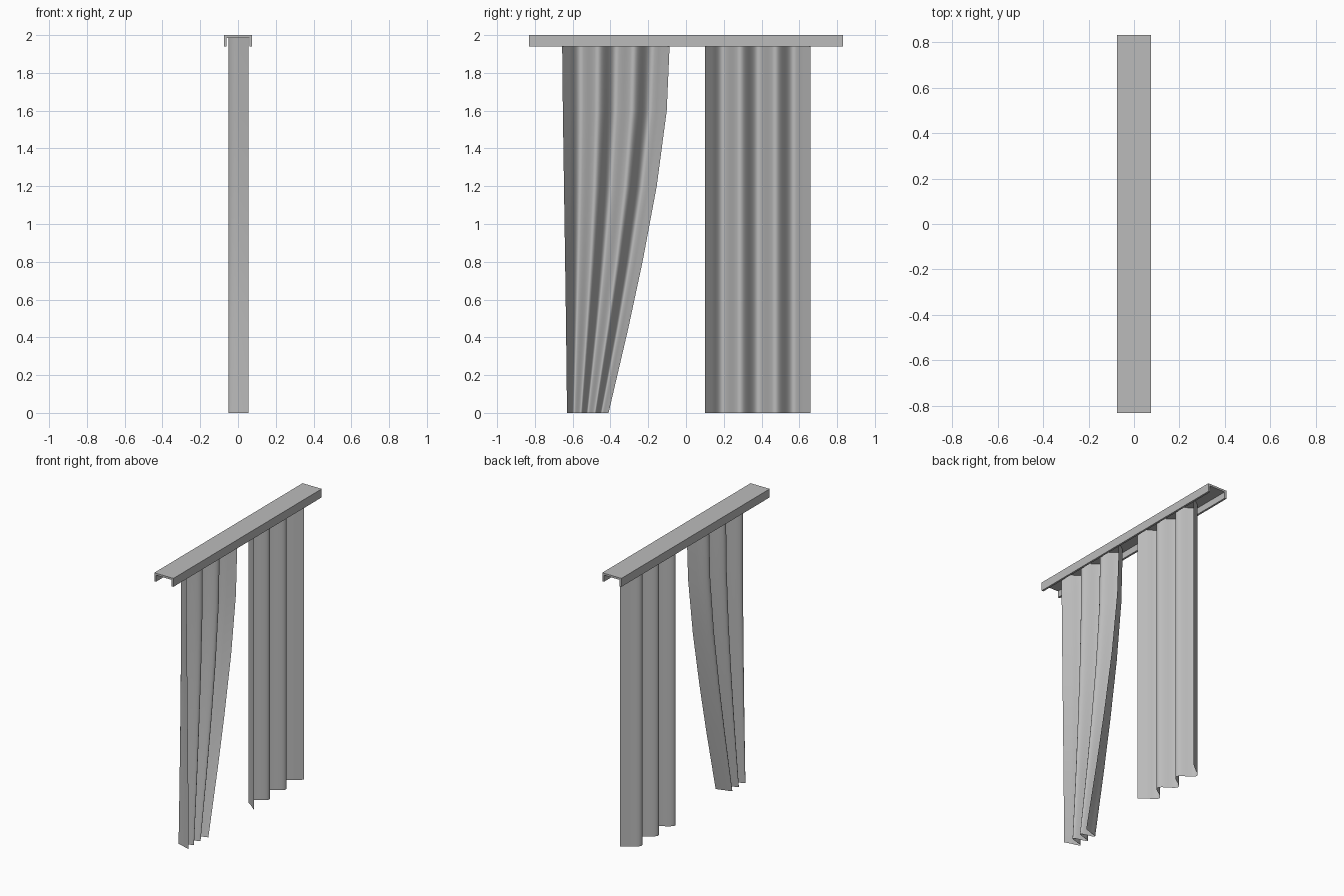
import bpy, bmesh, math

cube = bpy.data.objects.get("Cube")
if cube:
    bpy.data.objects.remove(cube, do_unlink=True)

grey = bpy.data.materials.new("soft_grey")
grey.use_nodes = True
grey.diffuse_color = (0.5, 0.5, 0.5, 1)
grey.node_tree.nodes["Principled BSDF"].inputs["Base Color"].default_value = (0.5, 0.5, 0.5, 1)


def finish(name, bm):
    mesh = bpy.data.meshes.new(name)
    bm.to_mesh(mesh)
    bm.free()
    mesh.materials.append(grey)
    obj = bpy.data.objects.new(name, mesh)
    bpy.context.collection.objects.link(obj)
    return obj


# Curtain rail: an upside-down channel, extruded along y
def build_rail(half_width=0.075, half_length=0.83, bottom=1.94, top=2.0, wall=0.014):
    inner = half_width - wall
    right_half = [(half_width, top), (half_width, bottom), (inner, bottom), (inner, top - wall)]
    profile = right_half + [(-x, z) for x, z in reversed(right_half)]
    bm = bmesh.new()
    face = bm.faces.new([bm.verts.new((x, -half_length, z)) for x, z in profile])
    ext = bmesh.ops.extrude_face_region(bm, geom=[face])
    moved = [v for v in ext["geom"] if isinstance(v, bmesh.types.BMVert)]
    bmesh.ops.translate(bm, verts=moved, vec=(0, 2 * half_length, 0))
    bmesh.ops.recalc_face_normals(bm, faces=bm.faces[:])
    return finish("curtain_rail", bm)


# Fold profile: rounded pleats, with straight flaps at both ends
def fold_x(t):
    phase = t * 6
    end = min(phase, 6 - phase)
    if end < 0.5:
        return 0.055 - 0.115 * end
    return -0.0025 + 0.0475 * math.cos(math.pi * phase)


# Curtain sheet: rows are (height, y of first edge, y of second edge)
def build_curtain(name, rows, columns=60):
    bm = bmesh.new()
    grid = []
    for z, y0, y1 in rows:
        ts = [i / columns for i in range(columns + 1)]
        grid.append([bm.verts.new((fold_x(t), y0 + (y1 - y0) * t, z)) for t in ts])
    for low, high in zip(grid, grid[1:]):
        for i in range(columns):
            bm.faces.new((low[i], low[i + 1], high[i + 1], high[i]))
    for face in bm.faces:
        face.smooth = True
    return finish(name, bm)


build_rail()
build_curtain("hanging_curtain", [(0, 0.1, 0.66), (1.985, 0.1, 0.66)])
build_curtain("gathered_curtain", [
    (0, -0.63, -0.41),
    (0.45, -0.635, -0.305),
    (0.8, -0.64, -0.23),
    (1.2, -0.646, -0.155),
    (1.6, -0.652, -0.102),
    (1.985, -0.656, -0.085),
])
